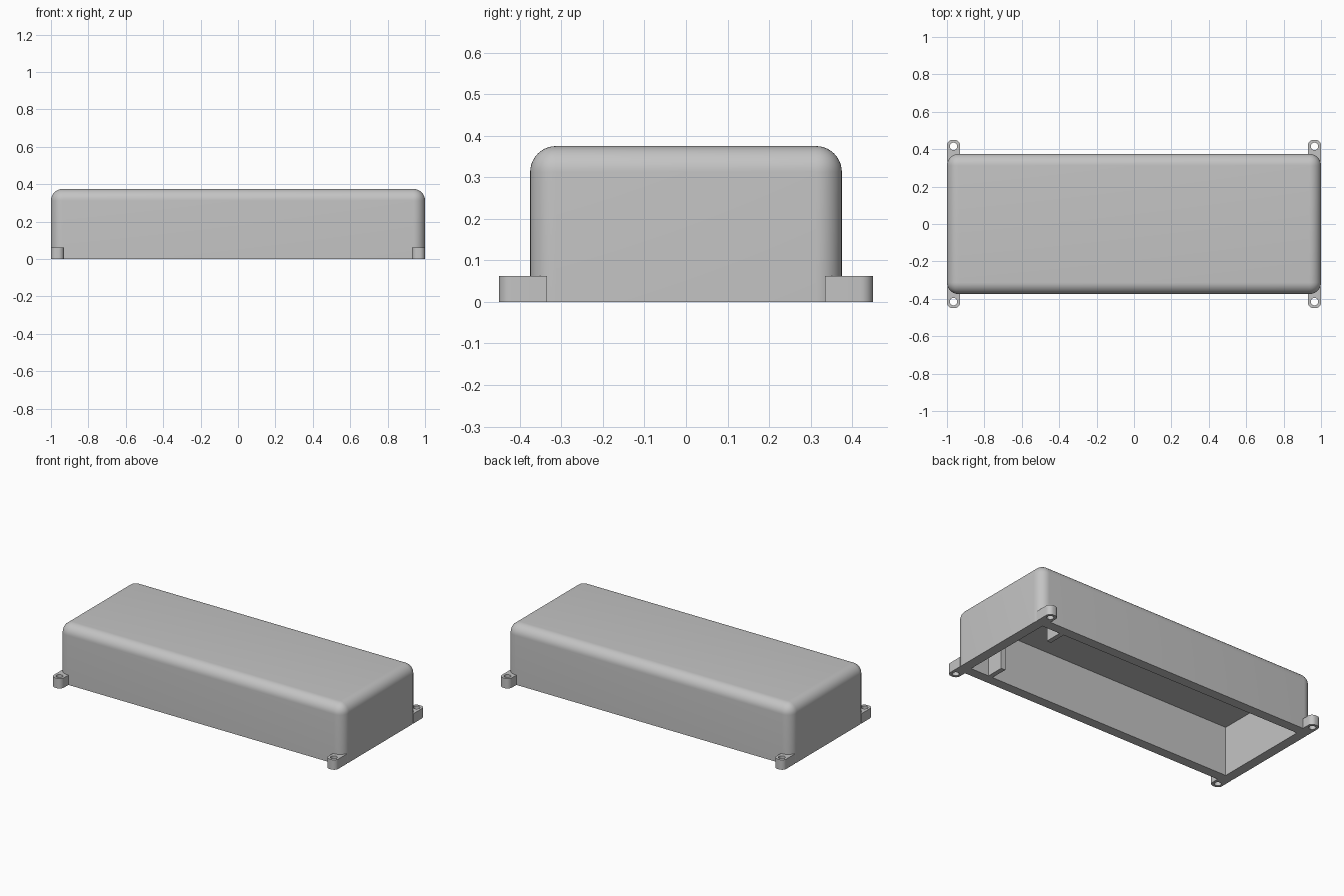
import bpy
import bmesh
import math
from mathutils import Matrix, Vector

if "Cube" in bpy.data.objects:
    bpy.data.objects.remove(bpy.data.objects["Cube"], do_unlink=True)

WALL = 0.0625
HALF_Y = 0.375
HEIGHT = 0.375

grey = bpy.data.materials.new("light_grey_plastic")
grey.use_nodes = True
colour = (0.55, 0.55, 0.55, 1)
grey.diffuse_color = colour
grey.node_tree.nodes["Principled BSDF"].inputs["Base Color"].default_value = colour


def finish(name, bm):
    bmesh.ops.recalc_face_normals(bm, faces=bm.faces)
    mesh = bpy.data.meshes.new(name)
    bm.to_mesh(mesh)
    bm.free()
    mesh.materials.append(grey)
    obj = bpy.data.objects.new(name, mesh)
    bpy.context.collection.objects.link(obj)
    return obj


def box(name, low, high, radius=0, rule=None):
    """Box between two corners; edges whose midpoint passes the rule are rounded."""
    low, high = Vector(low), Vector(high)
    bm = bmesh.new()
    bmesh.ops.create_cube(bm, size=1)
    size, centre = high - low, (low + high) / 2
    if rule:
        edges = [e for e in bm.edges if rule((e.verts[0].co + e.verts[1].co) / 2)]
    bm.transform(Matrix.Translation(centre) @ Matrix.Diagonal((*size, 1)))
    if rule:
        bmesh.ops.bevel(bm, geom=edges, offset=radius, segments=10,
                        profile=0.5, affect='EDGES', clamp_overlap=True)
    return finish(name, bm)


def cylinder(name, x, y, radius):
    bm = bmesh.new()
    bmesh.ops.create_cone(bm, cap_ends=True, segments=32, radius1=radius,
                          radius2=radius, depth=0.3,
                          matrix=Matrix.Translation((x, y, 0)))
    return finish(name, bm)


def cut(obj, cutter):
    mod = obj.modifiers.new("cut", 'BOOLEAN')
    mod.operation = 'DIFFERENCE'
    mod.solver = 'EXACT'
    mod.object = cutter
    select(obj)
    bpy.ops.object.modifier_apply(modifier=mod.name)
    bpy.data.objects.remove(cutter, do_unlink=True)


def select(obj):
    bpy.ops.object.select_all(action='DESELECT')
    obj.select_set(True)
    bpy.context.view_layer.objects.active = obj


def smooth(obj):
    select(obj)
    bpy.ops.object.shade_smooth_by_angle(angle=math.radians(30))


# Hollow shell: rounded on all edges except around the open bottom
shell = box("enclosure_shell", (-1, -HALF_Y, 0), (1, HALF_Y, HEIGHT),
            WALL, lambda m: m.z > -0.4)
cavity = box("cavity_cutter", (WALL - 1, WALL - HALF_Y, -0.2),
             (1 - WALL, HALF_Y - WALL, HEIGHT - WALL))
cut(shell, cavity)
smooth(shell)

# Screw tabs at the four corners
for sx, side in ((-1, "right"), (1, "left")):
    for sy, end in ((-1, "front"), (1, "back")):
        xs = sorted((sx * 0.93, sx))
        ys = sorted((sy * 0.335, sy * 0.45))
        tab = box(f"{end}_{side}_screw_tab", (xs[0], ys[0], 0), (xs[1], ys[1], WALL),
                  0.03, lambda m: abs(m.z) < 0.1 and m.y * sy > 0)
        cut(tab, cylinder("hole_cutter", sx * 0.965, sy * 0.415, 0.02))
        smooth(tab)

# Inner ribs near one end, running from the side walls to the ceiling
for sy, end in ((-1, "front"), (1, "back")):
    ys = sorted((sy * 0.2, sy * 0.33))
    box(f"{end}_inner_rib", (0.78, ys[0], 0), (0.81, ys[1], HEIGHT - 0.05))
